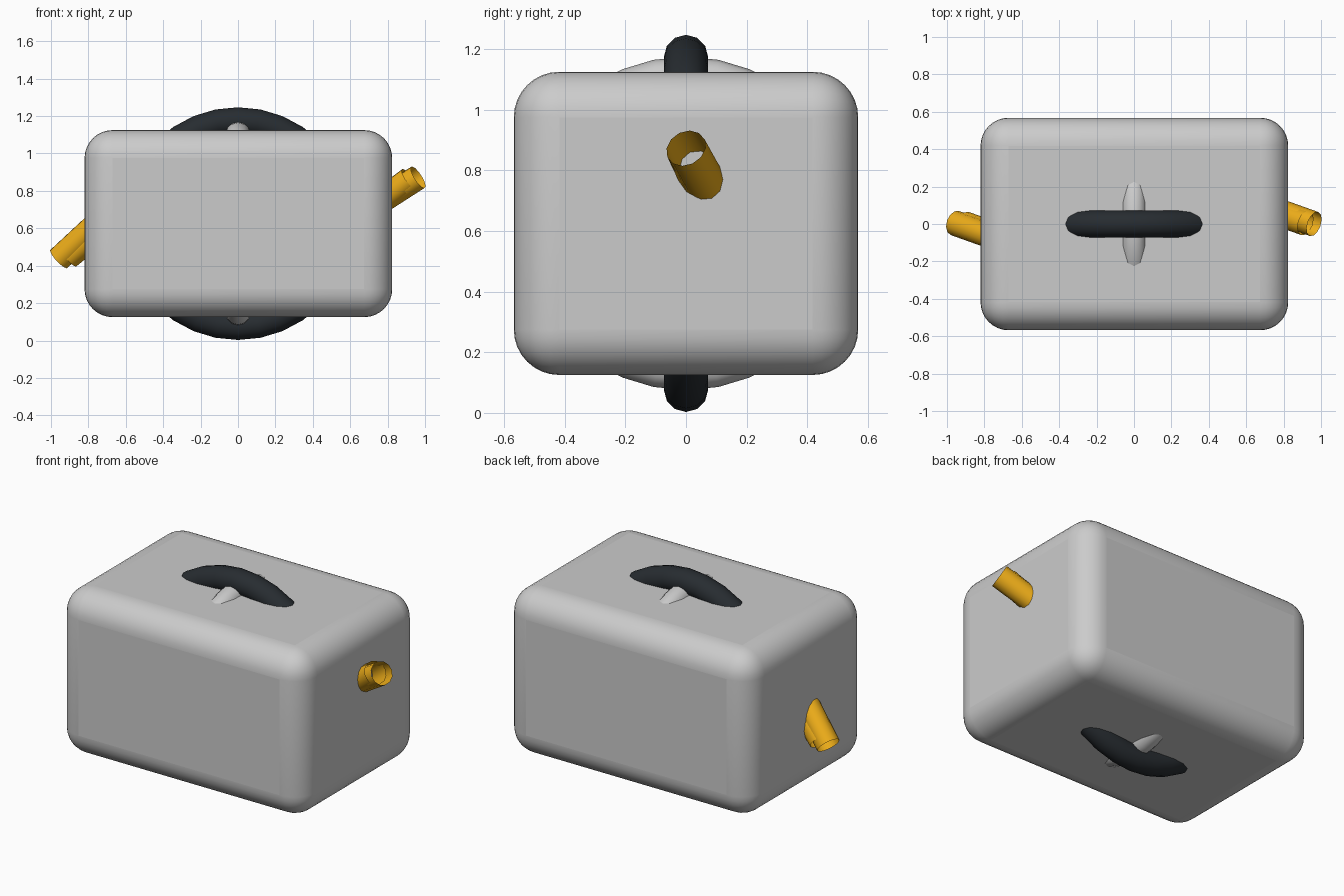
import bpy, math
from mathutils import Vector

if "Cube" in bpy.data.objects:
    bpy.data.objects.remove(bpy.data.objects["Cube"])


def finish(obj, name, color=None, smooth=35):
    obj.name = name
    if color:
        m = bpy.data.materials.new(name)
        m.diffuse_color = (*color, 1)
        m.use_nodes = True
        m.node_tree.nodes["Principled BSDF"].inputs["Base Color"].default_value = m.diffuse_color
        obj.data.materials.append(m)
    bpy.ops.object.shade_smooth_by_angle(angle=math.radians(smooth))
    return obj


def ring(name, outer, minor, rot, color=None):
    bpy.ops.mesh.primitive_torus_add(major_radius=outer - minor, minor_radius=minor,
                                     major_segments=32, minor_segments=12,
                                     location=(0, 0, CZ), rotation=rot)
    return finish(bpy.context.object, name, color)


def tube(name, tip, direction, length=0.4, radius=0.068):
    # open-ended pipe whose mouth is at tip, running back into the housing
    d = Vector(direction).normalized()
    bpy.ops.mesh.primitive_cylinder_add(vertices=12, radius=radius, depth=length,
                                        end_fill_type='NOTHING',
                                        location=Vector(tip) - d * length / 2)
    o = bpy.context.object
    o.rotation_euler = d.to_track_quat('Z', 'Y').to_euler()
    return finish(o, name, (0.85, 0.42, 0.01))


CZ = 0.625

# rounded housing
bpy.ops.mesh.primitive_cube_add(size=1, location=(0.002, 0, CZ))
box = bpy.context.object
box.scale = (1.645, 1.136, 1.0)
bpy.ops.object.transform_apply(location=False, rotation=False, scale=True)
bev = box.modifiers.new("rounding", 'BEVEL')
bev.width = 0.15
bev.segments = 8
finish(box, "housing")

# crossed rings showing above and below the housing
ring("dark_ring", 0.622, 0.073, (math.pi / 2, 0, 0), (0.02, 0.025, 0.03))
ring("inner_ring", 0.55, 0.066, (0, math.pi / 2, 0))

# paired pipes leaving each end
tube("right_pipe", (0.963, 0.0, 0.873), (0.14, -0.05, 0.09))
tube("right_pipe_short", (0.917, 0.005, 0.862), (0.14, -0.05, 0.105))
tube("left_pipe", (-0.957, 0.005, 0.437), (-0.14, 0.05, -0.13))
tube("left_pipe_short", (-0.905, 0.0, 0.449), (-0.14, 0.05, -0.115))
